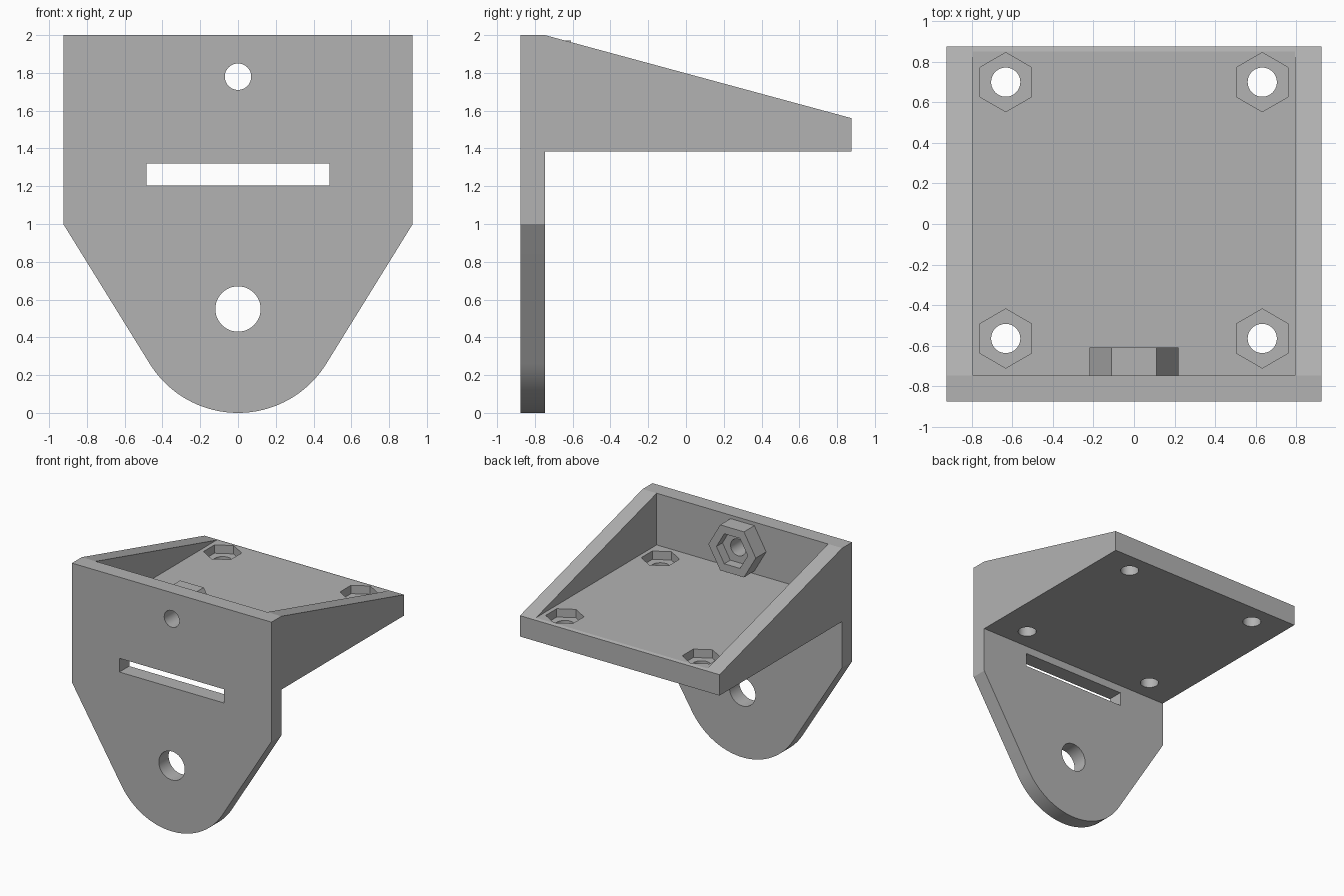
import bpy
import bmesh
from math import pi, sin, cos, radians
from mathutils import Matrix, Vector

cube = bpy.data.objects.get("Cube")
if cube:
    bpy.data.objects.remove(cube, do_unlink=True)

grey = bpy.data.materials.new("plain grey")
grey.use_nodes = True
grey.diffuse_color = (0.45, 0.45, 0.45, 1)
grey.node_tree.nodes["Principled BSDF"].inputs["Base Color"].default_value = (0.45, 0.45, 0.45, 1)

HALF_W, HALF_D = 0.925, 0.877      # outer half width and depth
WALL = 0.13                        # plate and side wall thickness
INNER_Y = -HALF_D + WALL           # back face of the plate
UNDER, FLOOR = 1.385, 1.567        # tray underside and floor


def prism(name, points, direction):
    """Extrude a closed 3D outline along a direction."""
    bm = bmesh.new()
    face = bm.faces.new([bm.verts.new(p) for p in points])
    new = bmesh.ops.extrude_face_region(bm, geom=[face])["geom"]
    bmesh.ops.translate(bm, vec=Vector(direction),
                        verts=[v for v in new if isinstance(v, bmesh.types.BMVert)])
    bmesh.ops.recalc_face_normals(bm, faces=bm.faces[:])
    mesh = bpy.data.meshes.new(name)
    bm.to_mesh(mesh)
    bm.free()
    mesh.materials.append(grey)
    obj = bpy.data.objects.new(name, mesh)
    bpy.context.collection.objects.link(obj)
    return obj


def box(name, low, high):
    (x0, y0, z0), (x1, y1, z1) = low, high
    return prism(name, [(x0, y0, z0), (x1, y0, z0), (x1, y1, z0), (x0, y1, z0)],
                 (0, 0, z1 - z0))


def round_bar(name, centre, radius, length, axis, sides=48, turn=0.0):
    """Regular prism starting at centre, running along +y or +z."""
    ring = []
    for i in range(sides):
        a = 2 * pi * i / sides + turn
        u, v = radius * cos(a), radius * sin(a)
        ring.append(Vector(centre) + Vector((u, 0, v) if axis == "Y" else (u, v, 0)))
    return prism(name, ring, (0, length, 0) if axis == "Y" else (0, 0, length))


def combine(target, tool, operation):
    mod = target.modifiers.new(operation.lower(), "BOOLEAN")
    mod.operation = operation
    mod.solver = "EXACT"
    mod.object = tool
    bpy.context.view_layer.update()
    graph = bpy.context.evaluated_depsgraph_get()
    mesh = bpy.data.meshes.new_from_object(target.evaluated_get(graph))
    target.modifiers.clear()
    target.data = mesh
    bpy.data.objects.remove(tool, do_unlink=True)


# Upright plate: square top, tapered to a rounded tongue
R = 0.55
start, steps = radians(-31.74), 48
outline = [(-HALF_W, 1.0), (-HALF_W, 2.0), (HALF_W, 2.0), (HALF_W, 1.0)]
for i in range(steps + 1):
    a = start + (-pi - 2 * start) * i / steps
    outline.append((R * cos(a), R + R * sin(a)))
bracket = prism("mounting_bracket", [(x, -HALF_D, z) for x, z in outline], (0, WALL, 0))

# Wedge-shaped tray with sloping side walls
side = [(-HALF_D, UNDER), (-HALF_D, 2.0), (INNER_Y, 2.0), (HALF_D, 1.56), (HALF_D, UNDER)]
combine(bracket, prism("tray", [(-HALF_W, y, z) for y, z in side], (2 * HALF_W, 0, 0)), "UNION")
combine(bracket, box("tray_cavity", (-HALF_W + WALL, INNER_Y, FLOOR),
                     (HALF_W - WALL, 1.1, 2.3)), "DIFFERENCE")

# Hexagonal nut holder on the back of the plate
TOP_Z, HOLDER_END = 1.78, -0.61
combine(bracket, round_bar("nut_holder", (0, INNER_Y - 0.05, TOP_Z), 0.22,
                           HOLDER_END - INNER_Y + 0.05, "Y", 6), "UNION")
combine(bracket, round_bar("holder_recess", (0, HOLDER_END - 0.08, TOP_Z), 0.145,
                           0.2, "Y", 6), "DIFFERENCE")

# Plate openings: bolt hole, strap slot, pivot hole
combine(bracket, round_bar("bolt_hole", (0, -1, TOP_Z), 0.07, 0.6, "Y"), "DIFFERENCE")
combine(bracket, round_bar("pivot_hole", (0, -1, R), 0.12, 0.6, "Y"), "DIFFERENCE")
combine(bracket, box("strap_slot", (-0.485, -1, 1.205), (0.485, -0.6, 1.32)), "DIFFERENCE")

# Four floor holes with hexagonal nut pockets
for x in (-0.633, 0.633):
    for y in (-0.565, 0.7):
        combine(bracket, round_bar("nut_pocket", (x, y, FLOOR - 0.07), 0.146, 0.2,
                                   "Z", 6, pi / 6), "DIFFERENCE")
        combine(bracket, round_bar("floor_hole", (x, y, 1.2), 0.072, 0.6, "Z"), "DIFFERENCE")

# Smooth the round surfaces, keep hard edges
bpy.ops.object.select_all(action="DESELECT")
bracket.select_set(True)
bpy.context.view_layer.objects.active = bracket
bpy.ops.object.shade_smooth_by_angle(angle=radians(12))
